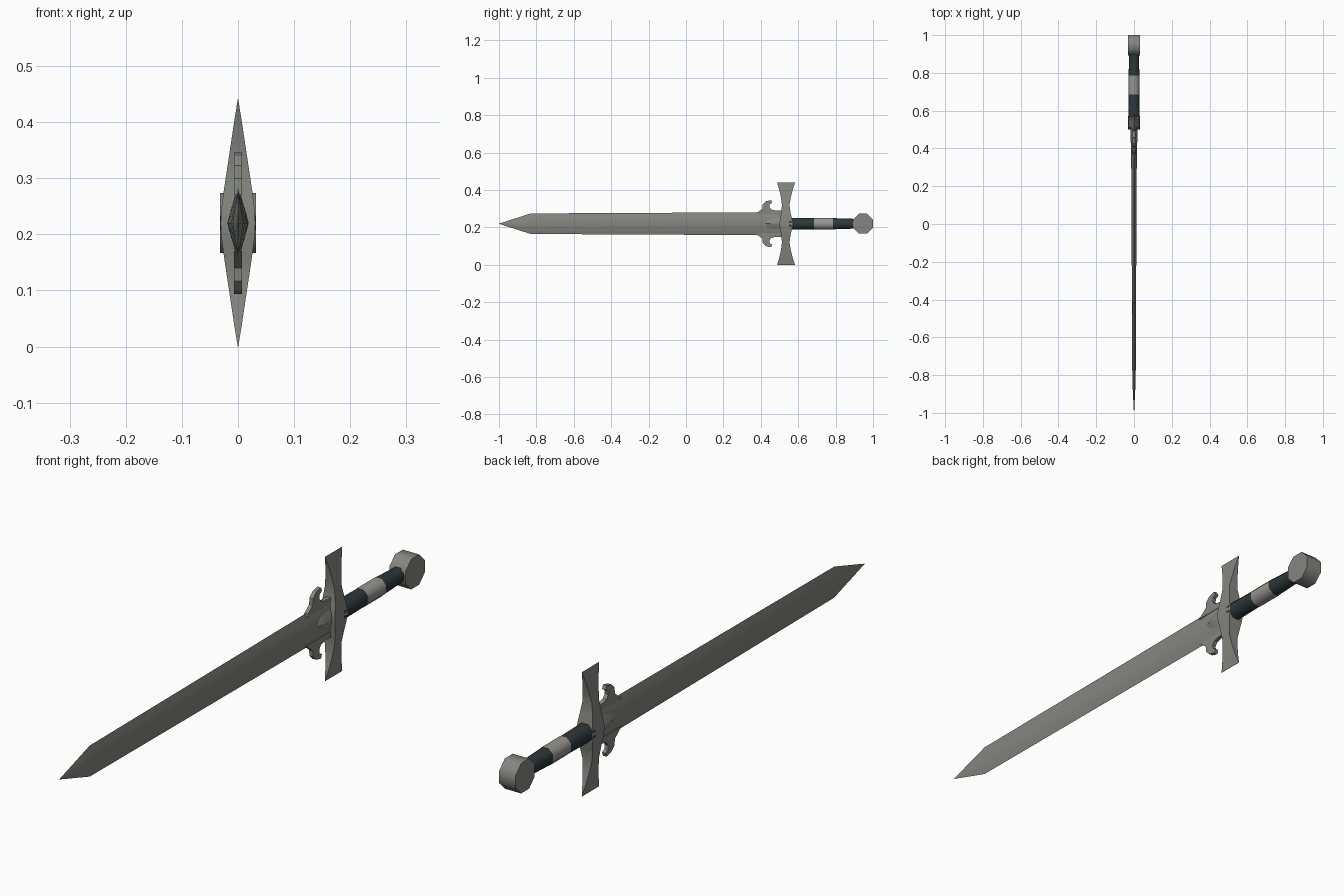
import bpy, bmesh, math

if "Cube" in bpy.data.objects:
    bpy.data.objects.remove(bpy.data.objects["Cube"])

ZC = 0.22  # height of the sword's long axis


def material(name, rgb):
    m = bpy.data.materials.new(name)
    m.diffuse_color = (*rgb, 1)
    m.use_nodes = True
    m.node_tree.nodes["Principled BSDF"].inputs["Base Color"].default_value = m.diffuse_color
    return m


steel = material("grey_steel", (0.235, 0.24, 0.215))
band_grey = material("pale_band", (0.31, 0.30, 0.28))
leather = material("dark_leather", (0.026, 0.038, 0.042))


def finish(name, bm, mat, smooth=None):
    bmesh.ops.remove_doubles(bm, verts=bm.verts, dist=1e-5)
    bmesh.ops.recalc_face_normals(bm, faces=bm.faces)
    me = bpy.data.meshes.new(name)
    bm.to_mesh(me)
    bm.free()
    ob = bpy.data.objects.new(name, me)
    bpy.context.collection.objects.link(ob)
    me.materials.append(mat)
    if smooth:
        bpy.ops.object.select_all(action='DESELECT')
        ob.select_set(True)
        bpy.context.view_layer.objects.active = ob
        bpy.ops.object.shade_smooth_by_angle(angle=math.radians(smooth))
    return ob


def loft(name, rings, mat, smooth=None):
    """Skin a list of equal-length point rings and cap both ends."""
    bm = bmesh.new()
    rows = [[bm.verts.new(p) for p in r] for r in rings]
    n = len(rows[0])
    for a, b in zip(rows, rows[1:]):
        for i in range(n):
            j = (i + 1) % n
            bm.faces.new((a[i], a[j], b[j], b[i]))
    bm.faces.new(rows[0])
    bm.faces.new(rows[-1])
    return finish(name, bm, mat, smooth)


def lens(y, t, h):
    """Sharp-edged lens section, half thickness t and half height h."""
    half = [(0, h), (0.62 * t, 0.5 * h), (t, 0), (0.62 * t, -0.5 * h)]
    return [(x, y, ZC + z) for x, z in half] + [(-x, y, ZC - z) for x, z in half]


def tube(y, r, n=8):
    return [(r * math.cos((i + .5) * math.tau / n) * 1.04, y,
             ZC + r * math.sin((i + .5) * math.tau / n) * 1.08) for i in range(n)]


# Blade with pointed tip, and raised collar at its root
loft("blade", [lens(-1, 0.0005, 0.0005), lens(-0.83, 0.009, 0.055),
               lens(-0.2, 0.012, 0.058), lens(0.38, 0.015, 0.061),
               lens(0.42, 0.015, 0.07), lens(0.51, 0.015, 0.07)], steel, 25)
loft("blade_collar", [lens(0.41, 0.012, 0.02), lens(0.435, 0.018, 0.042),
                      lens(0.47, 0.019, 0.052), lens(0.51, 0.019, 0.055)], steel, 25)

# Curled hooks above and below the blade root
hook = [(0.37, 0.05), (0.385, 0.062), (0.408, 0.08), (0.41, 0.103), (0.428, 0.12),
        (0.455, 0.126), (0.46, 0.112), (0.447, 0.104), (0.445, 0.09),
        (0.455, 0.077), (0.475, 0.071), (0.51, 0.07), (0.51, 0.05)]
for s, nm in ((1, "upper_hook"), (-1, "lower_hook")):
    loft(nm, [[(x, y, ZC + s * z) for y, z in hook] for x in (-0.007, 0.007)], steel)

# Crossguard: lens seen from the front, flared tips, narrow waists
guard = [(0, .031, .500, .570), (.03, .029, .503, .566), (.06, .025, .509, .559),
         (.10, .019, .513, .553), (.14, .013, .508, .560), (.18, .007, .499, .570),
         (.22, .0005, .487, .583)]
sections = [(-z, w, a, b) for z, w, a, b in guard[:0:-1]] + guard
loft("crossguard", [[(-w, a, ZC + z), (w, a, ZC + z), (w, b, ZC + z), (-w, b, ZC + z)]
                    for z, w, a, b in sections], steel, 30)

# Grip: dark, pale and dark lengths
for nm, mat, pts in (
        ("front_grip", leather, ((0.55, 0.032), (0.685, 0.030))),
        ("grip_band", band_grey, ((0.685, 0.031), (0.787, 0.031))),
        ("rear_grip", leather, ((0.787, 0.030), (0.91, 0.026)))):
    loft(nm, [tube(y, r) for y, r in pts], mat, 50)

# Pommel: eight-sided disc lying across the grip
R = 0.0535 / math.cos(math.pi / 8)
loft("pommel", [[(x, 0.9465 + R * math.cos((i + .5) * math.pi / 4),
                  ZC + R * math.sin((i + .5) * math.pi / 4)) for i in range(8)]
                for x in (-0.032, 0.032)], steel, 50)
